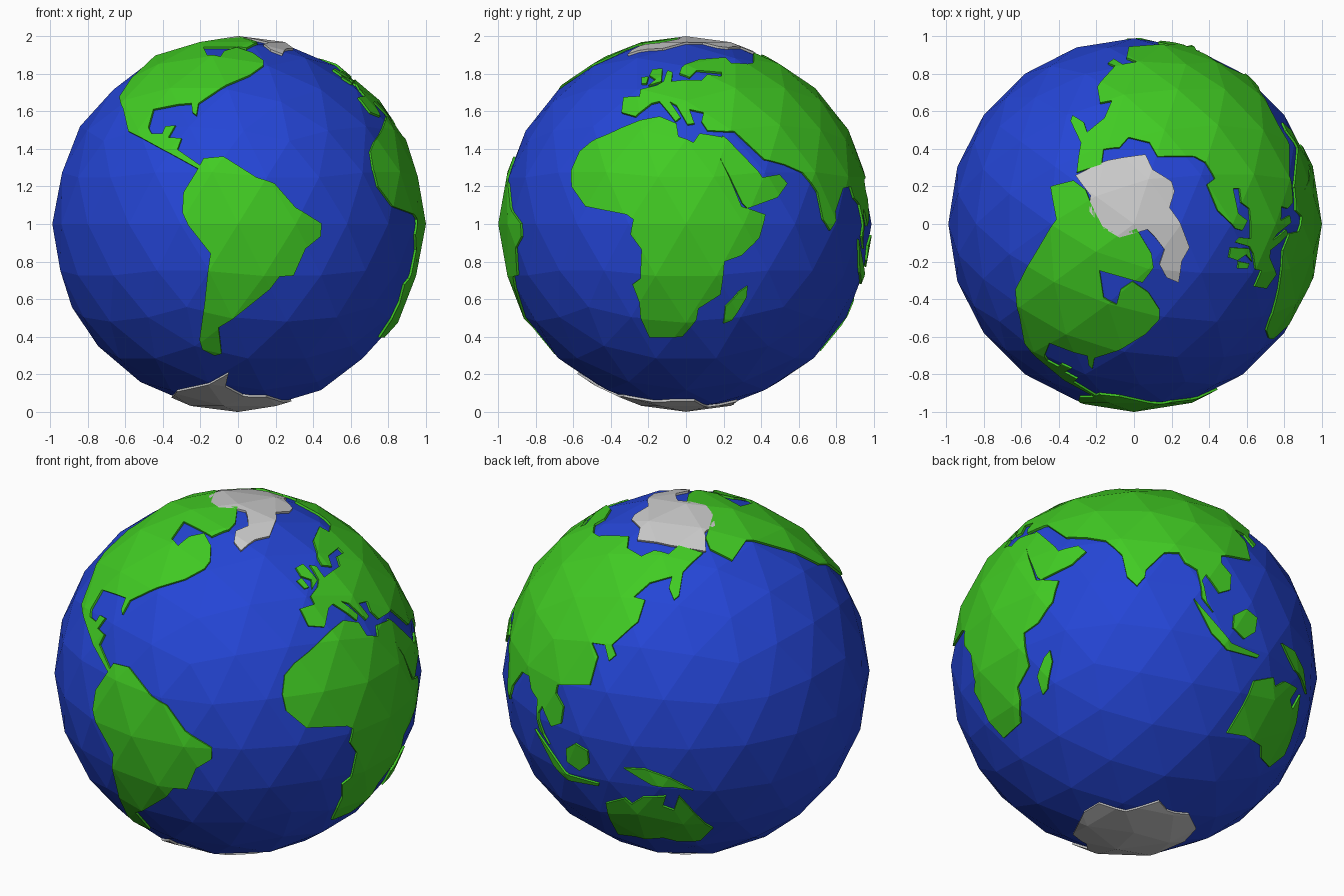
import bpy, bmesh
from math import sin, cos, radians
from mathutils import Vector
from mathutils.bvhtree import BVHTree
from mathutils.geometry import delaunay_2d_cdt

SEA, TOP, BASE = 0.988, 1.0, 0.975      # radii of water, land top, land underside

# Sketch views: centre, scale, azimuth, elevation
FRONT = (238.5, 224.5, 187.5, 0, 0)
RIGHT = (686.5, 224.5, 187.5, 90, 0)
ABOVE = (1134.5, 224.5, 187.5, 0, 90)
BACK_LEFT = (686, 672, 185, 215, 25)
BELOW = (1135, 672, 185, 140, -30)


def material(name, rgb):
    m = bpy.data.materials.new(name)
    m.diffuse_color = (*rgb, 1)
    return m


def finish(bm, name, mat):
    mesh = bpy.data.meshes.new(name)
    bm.to_mesh(mesh)
    bm.free()
    ob = bpy.data.objects.new(name, mesh)
    ob.location.z = 1
    bpy.context.collection.objects.link(ob)
    if mat:
        mesh.materials.append(mat)


blue = material("water", (0.018, 0.06, 0.67))
green = material("grass", (0.053, 0.6, 0.017))

# Reference faceted ball of radius 1
ball = bmesh.new()
bmesh.ops.create_icosphere(ball, subdivisions=3, radius=1)
ball.normal_update()
tree = BVHTree.FromBMesh(ball)
planes = [(f.normal.copy(), f.normal.dot(f.verts[0].co)) for f in ball.faces]
ball_verts = [v.co.copy() for v in ball.verts]
ball_edges = [tuple(v.index for v in e.verts) for e in ball.edges]

# Ocean
bmesh.ops.scale(ball, vec=(SEA,) * 3, verts=ball.verts)
finish(ball, "ocean", blue)


def on_ball(view, p):
    """Direction of the ball point seen at p in a sketch view."""
    cx, cy, s, az, el = view
    a, e = radians(az), radians(el)
    toward = Vector((sin(a) * cos(e), -cos(a) * cos(e), sin(e)))
    right = Vector((cos(a), sin(a), 0))
    up = toward.cross(right)
    flat = right * ((p[0] - cx) / s) + up * ((cy - p[1]) / s)
    hit = tree.ray_cast(flat + toward * 3, -toward)[0]
    return (hit or flat).normalized()


def to_facet(d):
    """Push a direction out to the flat facet of the ball."""
    return d * min(k / n.dot(d) for n, k in planes if n.dot(d) > 0.1)


def inside(p, poly):
    odd = False
    for a, b in zip(poly, poly[1:] + poly[:1]):
        if (a.y > p.y) != (b.y > p.y) and p.x < a.x + (p.y - a.y) * (b.x - a.x) / (b.y - a.y):
            odd = not odd
    return odd


def land(name, mat, *runs):
    """Thin faceted plate following the ball inside a coastline."""
    coast = [on_ball(view, p) for view, pts in runs for p in pts]
    c = sum(coast, Vector()).normalized()
    ax = c.orthogonal().normalized()
    ay = c.cross(ax)
    flat = lambda d: Vector((d.dot(ax), d.dot(ay))) / d.dot(c)
    poly = [flat(d) for d in coast]
    n = len(poly)
    pts = list(poly)
    index = {}
    for i, v in enumerate(ball_verts):
        if v.dot(c) > 0.12:
            index[i] = len(pts)
            pts.append(flat(v))
    edges = [(i, (i + 1) % n) for i in range(n)]
    edges += [(index[a], index[b]) for a, b in ball_edges if a in index and b in index]
    out = delaunay_2d_cdt(pts, edges, [], 0, 1e-6)
    bm = bmesh.new()
    vs = [bm.verts.new(to_facet((c + ax * p.x + ay * p.y).normalized()) * BASE) for p in out[0]]
    for f in out[2]:
        if inside(sum((out[0][i] for i in f), Vector((0, 0))) / len(f), poly):
            bm.faces.new([vs[i] for i in f])
    bmesh.ops.delete(bm, geom=[v for v in bm.verts if not v.link_faces], context='VERTS')
    new = bmesh.ops.extrude_face_region(bm, geom=bm.faces[:], use_keep_orig=True)["geom"]
    for v in new:
        if isinstance(v, bmesh.types.BMVert):
            v.co *= TOP / BASE
    bmesh.ops.recalc_face_normals(bm, faces=bm.faces)
    finish(bm, name, mat)


# Americas
land("south_america", green, (FRONT, [
    (204, 159), (224, 157), (257, 178), (275, 184), (296, 208), (322, 224), (321, 237),
    (306, 249), (294, 276), (280, 277), (270, 290), (219, 328), (222, 354), (215, 356),
    (203, 350), (200, 340), (205, 305), (211, 254), (189, 226), (183, 213), (184, 193), (197, 172)]))
land("north_america", green,
     (FRONT, [(200, 170), (165, 151), (129, 132), (124, 110)]),
     (ABOVE, [(1016, 290), (1034, 257), (1057, 220), (1051, 187), (1074, 181), (1086, 190),
              (1092, 205), (1103, 227), (1120, 236), (1137, 229), (1152, 254), (1154, 268),
              (1143, 283), (1100, 271), (1104, 298), (1117, 305), (1121, 290), (1133, 282),
              (1149, 293), (1160, 310)]),
     (FRONT, [(264, 66), (250, 76), (223, 88), (199, 104), (197, 116), (193, 113), (192, 104),
              (154, 110), (149, 128), (152, 134), (163, 134), (166, 127), (176, 126),
              (169, 138), (182, 139), (178, 150), (201, 166)]))

# Africa and Arabia
land("africa", green, (RIGHT, [
    (640, 121), (660, 117), (677, 124), (679, 137), (694, 143), (700, 134), (725, 138),
    (721, 160), (735, 190), (742, 207), (766, 215), (760, 238), (742, 256), (725, 262),
    (721, 295), (699, 309), (697, 320), (683, 337), (650, 338), (641, 318), (640, 303),
    (633, 285), (641, 279), (642, 250), (631, 235), (634, 220), (627, 215), (586, 207),
    (572, 187), (572, 170), (580, 152), (592, 142), (610, 134)]))
land("madagascar", green, (RIGHT, [
    (748, 287), (747, 298), (732, 321), (724, 324), (726, 307), (740, 292)]))
land("arabia", green, (RIGHT, [
    (723, 136), (728, 140), (758, 171), (763, 178), (780, 175), (788, 184), (778, 198),
    (748, 209), (743, 204), (722, 162), (720, 155)]))

# Europe and Asia
land("eurasia", green,
     (RIGHT, [(727, 132), (708, 131), (702, 122), (704, 113), (690, 110), (695, 124),
              (688, 125), (677, 106), (670, 102), (681, 118), (676, 122), (660, 102),
              (652, 104), (636, 117), (622, 113), (624, 98), (640, 97), (641, 90),
              (657, 86), (664, 82), (668, 71), (673, 73), (672, 82), (702, 81),
              (708, 75), (722, 77), (722, 73), (697, 71), (690, 78), (680, 74),
              (682, 68), (700, 60), (726, 58), (732, 64), (754, 66)]),
     (ABOVE, [(1206, 163), (1195, 157), (1158, 157), (1150, 143), (1129, 138),
              (1120, 148), (1104, 150), (1102, 165)]),
     (BACK_LEFT, [(703, 553), (683, 572), (679, 596), (674, 600), (669, 588), (672, 577),
                  (650, 583), (634, 597), (645, 600), (638, 622), (612, 645), (616, 655),
                  (609, 661), (605, 645), (592, 643), (598, 657), (590, 685)]),
     (BELOW, [(1222, 556), (1222, 563), (1232, 575), (1231, 590), (1220, 593), (1207, 575),
              (1203, 581), (1208, 602), (1214, 612), (1203, 598), (1198, 570), (1186, 563),
              (1180, 553), (1165, 553), (1147, 570), (1146, 577), (1138, 586), (1128, 577)]),
     (RIGHT, [(818, 193), (803, 173), (785, 165), (765, 160), (735, 132)]))
land("britain", green, (RIGHT, [
    (653, 70), (663, 69), (662, 82), (649, 86), (656, 80), (650, 76)]))
land("ireland", green, (RIGHT, [(642, 78), (649, 77), (647, 84), (642, 84)]))

# South-eastern islands and Australia
land("sumatra", green, (BELOW, [
    (1195, 599), (1215, 622), (1232, 643), (1260, 655), (1258, 658), (1228, 650), (1213, 634)]))
land("borneo", green, (BELOW, [
    (1235, 615), (1247, 609), (1258, 618), (1256, 632), (1245, 639), (1234, 628)]))
land("new_guinea", green, (BACK_LEFT, [
    (624, 768), (645, 769), (670, 778), (693, 790), (672, 787), (652, 785), (640, 778)]))
land("australia", green,
     (BACK_LEFT, [(606, 803), (625, 798), (632, 804), (643, 797), (666, 796), (663, 806),
                  (674, 810), (679, 796), (690, 808), (706, 824)]),
     (BELOW, [(1285, 755), (1270, 767), (1262, 758), (1262, 746), (1246, 736), (1228, 733)]))

# Polar ice
land("north_ice", None, (ABOVE, [
    (1076, 176), (1098, 165), (1108, 161), (1146, 155), (1153, 170), (1172, 182), (1175, 192),
    (1170, 208), (1180, 222), (1190, 248), (1182, 262), (1179, 283), (1167, 278), (1160, 265),
    (1165, 250), (1155, 237), (1148, 230), (1120, 238), (1103, 228), (1090, 212), (1091, 196)]))
land("south_ice", None,
     (BELOW, [(1074, 834), (1085, 812), (1100, 803), (1127, 811), (1160, 801), (1168, 810),
              (1190, 814), (1197, 828)]),
     (FRONT, [(172, 398), (177, 392), (211, 384), (229, 374), (226, 387), (243, 396)]))
